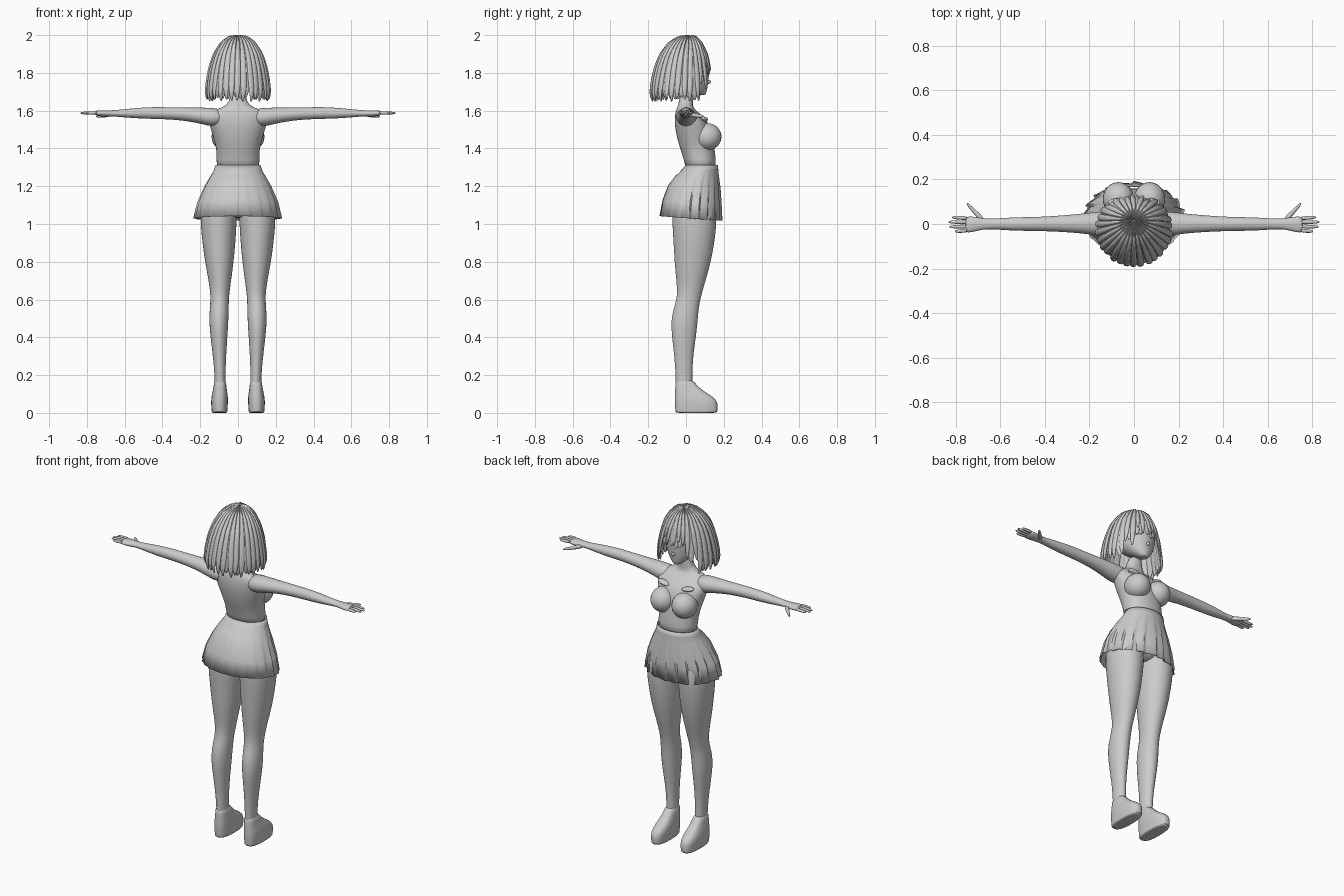
import bpy, bmesh, math, random
from mathutils import Vector
random.seed(4)


def finish(name, bm, mirror=False, subsurf=1, angle=50):
    bmesh.ops.recalc_face_normals(bm, faces=bm.faces)
    me = bpy.data.meshes.new(name)
    bm.to_mesh(me)
    bm.free()
    ob = bpy.data.objects.new(name, me)
    bpy.context.collection.objects.link(ob)
    if mirror:
        ob.modifiers.new("mirror", "MIRROR")
    if subsurf:
        ob.modifiers.new("smooth", "SUBSURF").levels = subsurf
        ob.modifiers["smooth"].render_levels = subsurf
    bpy.ops.object.select_all(action='DESELECT')
    ob.select_set(True)
    bpy.context.view_layer.objects.active = ob
    bpy.ops.object.shade_smooth_by_angle(angle=math.radians(angle))
    return ob


def skin(bm, rings, cap=True):
    loops = [[bm.verts.new(p) for p in r] for r in rings]
    n = len(loops[0])
    for a, b in zip(loops, loops[1:]):
        for i in range(n):
            bm.faces.new((a[i], a[(i + 1) % n], b[(i + 1) % n], b[i]))
    if cap:
        bm.faces.new(loops[0])
        bm.faces.new(loops[-1])


def loft(bm, sections, axis='z', n=20, e=2.0, cap=True):
    """sections: (position on axis, centre a, centre b, radius a, radius b)"""
    rings = []
    for t, ca, cb, ra, rb in sections:
        ring = []
        for i in range(n):
            w = 2 * math.pi * i / n
            c, s = math.cos(w), math.sin(w)
            a = ca + ra * math.copysign(abs(c) ** (2 / e), c)
            b = cb + rb * math.copysign(abs(s) ** (2 / e), s)
            ring.append((a, b, t) if axis == 'z' else (t, a, b))
        rings.append(ring)
    skin(bm, rings, cap)


def part(name, sections, axis='z', mirror=False, n=20, e=2.0):
    bm = bmesh.new()
    loft(bm, sections, axis, n, e)
    return finish(name, bm, mirror)


def blob(name, loc, size, mirror=False, turn=0):
    bm = bmesh.new()
    bmesh.ops.create_uvsphere(bm, u_segments=24, v_segments=14, radius=1)
    ct, st = math.cos(turn), math.sin(turn)
    for v in bm.verts:
        x, y, z = (v.co[i] * size[i] for i in range(3))
        v.co = Vector((x * ct - z * st, y, x * st + z * ct)) + Vector(loc)
    return finish(name, bm, mirror, 0)


# Torso, neck and hips
part("torso", [(1.28, 0, .08, .118, .083), (1.34, 0, .074, .113, .084),
               (1.40, 0, .060, .114, .092), (1.46, 0, .046, .132, .095),
               (1.52, 0, .034, .150, .094), (1.565, 0, .018, .160, .078),
               (1.60, 0, .000, .135, .055), (1.618, 0, -.004, .080, .042),
               (1.64, 0, -.002, .045, .036), (1.72, 0, .010, .040, .037)], e=2.2, n=28)
part("hips", [(1.33, 0, .08, .112, .08), (1.25, 0, .055, .135, .105),
              (1.17, 0, .035, .178, .125), (1.10, 0, .040, .186, .120),
              (1.05, 0, .045, .12, .09), (1.03, 0, .045, .05, .05)], n=28)
blob("bust", (.070, .112, 1.462), (.070, .076, .072), True)
blob("collar_patch", (.078, .094, 1.553), (.040, .022, .013), True, .2)

# Legs and platform shoes
part("leg", [(1.16, .095, .04, .085, .105), (1.08, .102, .044, .097, .118),
             (1.0, .103, .045, .097, .119), (.9, .101, .042, .088, .109),
             (.8, .099, .036, .077, .098), (.7, .096, .026, .060, .078),
             (.62, .096, .018, .049, .063), (.56, .099, .002, .050, .066),
             (.49, .102, -.009, .052, .072), (.4, .101, -.011, .045, .064),
             (.3, .098, -.012, .035, .050), (.2, .095, -.011, .029, .044),
             (.13, .094, -.010, .029, .045), (.08, .094, -.01, .028, .04)], mirror=True)
part("shoe", [(0, .098, .055, .039, .108), (.002, .098, .055, .042, .112),
              (.035, .098, .055, .044, .114), (.06, .098, .053, .045, .114),
              (.085, .097, .042, .044, .102), (.11, .096, .022, .039, .081),
              (.14, .095, .002, .034, .059), (.18, .095, -.01, .031, .046)],
     mirror=True, e=2.6)

# Arms, hands
part("arm", [(.08, .002, 1.565, .055, .045), (.14, .002, 1.565, .056, .050),
             (.19, .002, 1.573, .050, .044), (.27, .002, 1.581, .041, .036),
             (.36, .001, 1.586, .035, .032), (.45, 0, 1.588, .031, .032),
             (.53, 0, 1.587, .031, .028), (.60, 0, 1.586, .026, .022),
             (.66, 0, 1.586, .022, .016), (.70, 0, 1.585, .030, .017),
             (.735, -.002, 1.586, .037, .016), (.76, -.003, 1.588, .036, .011)],
     axis='x', mirror=True)
bm = bmesh.new()
for y, tip in ((.026, .818), (.008, .835), (-.011, .830), (-.029, .805)):
    L = tip - .745
    loft(bm, [(.745 + L * k, y * (1 + .15 * k), 1.589 - .002 * k, r, r)
              for k, r in ((0, .0095), (.5, .009), (.85, .0075), (1, .003))], 'x', 10)
loft(bm, [(.672, .012, 1.58, .016, .012), (.70, .038, 1.577, .017, .013),
          (.725, .064, 1.573, .013, .010), (.742, .083, 1.571, .010, .008),
          (.752, .092, 1.570, .004, .004)], 'x', 10)
finish("fingers", bm, True)

# Pleated skirt: flared shell, pleats deepen toward the hem
bm = bmesh.new()
N, rings = 120, []
for z, cy, rx, ry, d in ((1.312, .083, .120, .087, 0), (1.285, .075, .127, .096, 0),
                         (1.25, .058, .147, .116, .01), (1.20, .043, .174, .137, .025),
                         (1.12, .030, .207, .153, .045), (1.03, .023, .226, .162, .065)):
    ring = []
    for i in range(N):
        w = 2 * math.pi * i / N
        saw = (w / (2 * math.pi) * 20) % 1
        k = 1 + d * (saw - .4) * (1.3 if math.sin(w) > -.3 else .4)
        drop = -.012 * math.sin(w) * (1.312 - z) / .28
        ring.append((rx * k * math.cos(w), cy + ry * k * math.sin(w), z + drop))
    rings.append(ring)
skin(bm, rings, False)
skirt = finish("skirt", bm, subsurf=0, angle=35)
sol = skirt.modifiers.new("cloth", "SOLIDIFY")
sol.thickness = .004

# Head with pointed chin and small nose
part("head", [(1.682, 0, .085, .018, .018), (1.695, 0, .072, .036, .036),
              (1.72, 0, .048, .066, .066), (1.76, 0, .022, .092, .098),
              (1.81, 0, .008, .106, .117), (1.87, 0, -.003, .112, .125),
              (1.93, 0, -.005, .090, .10), (1.965, 0, 0, .04, .05)], n=24)
blob("nose", (0, .118, 1.752), (.009, .014, .011))

# Bob hair: overlapping locks running from the crown down the head
PROFILE = [(.02, 1.992), (.28, 1.985), (.53, 1.955), (.76, 1.895),
           (.90, 1.82), (.98, 1.74), (1.0, 1.69), (.94, 1.648)]
CENTRE = Vector((0, -.02, 1.80))


def profile(t):
    t *= len(PROFILE) - 1
    i = min(int(t), len(PROFILE) - 2)
    (f0, z0), (f1, z1) = PROFILE[i], PROFILE[i + 1]
    return f0 + (f1 - f0) * (t - i), z0 + (z1 - z0) * (t - i)


def lock(bm, phi, width, end, lift, thick, sway):
    rings = []
    for j in range(15):
        s = j / 14
        f, z = profile(s * end)
        taper = 1 if s < .7 else 1 - .75 * ((s - .7) / .3) ** 1.6
        ring = []
        for k in range(8):
            a = 2 * math.pi * k / 8
            w = phi + width * taper * math.cos(a) + sway * s * s
            p = Vector((.168 * f * math.cos(w),
                        -.022 + .04 * (1 - f) + .164 * f * math.sin(w), z))
            g = lift + thick * math.sin(a) * (.4 + .6 * taper)
            q = CENTRE + (p - CENTRE) * (1 + g)
            q.z = min(max(q.z, z - .004), 2.0)
            ring.append(q)
        rings.append(ring)
    skin(bm, rings)


bm = bmesh.new()
for layer, (count, lift, width) in enumerate(((30, -.05, .17), (30, .005, .105))):
    for i in range(count):
        phi = 2 * math.pi * (i + .5 * layer) / count
        off = abs((phi - math.pi / 2 + math.pi) % (2 * math.pi) - math.pi)
        if off < .62:
            end = random.uniform(.54, .64)
        elif off < .95:
            end = random.uniform(.68, .80)
        else:
            end = random.uniform(.95, 1.0)
        lock(bm, phi, width, end, lift + random.uniform(-.015, .015), .05,
             random.uniform(-.07, .07))
finish("hair", bm, subsurf=1, angle=60)
